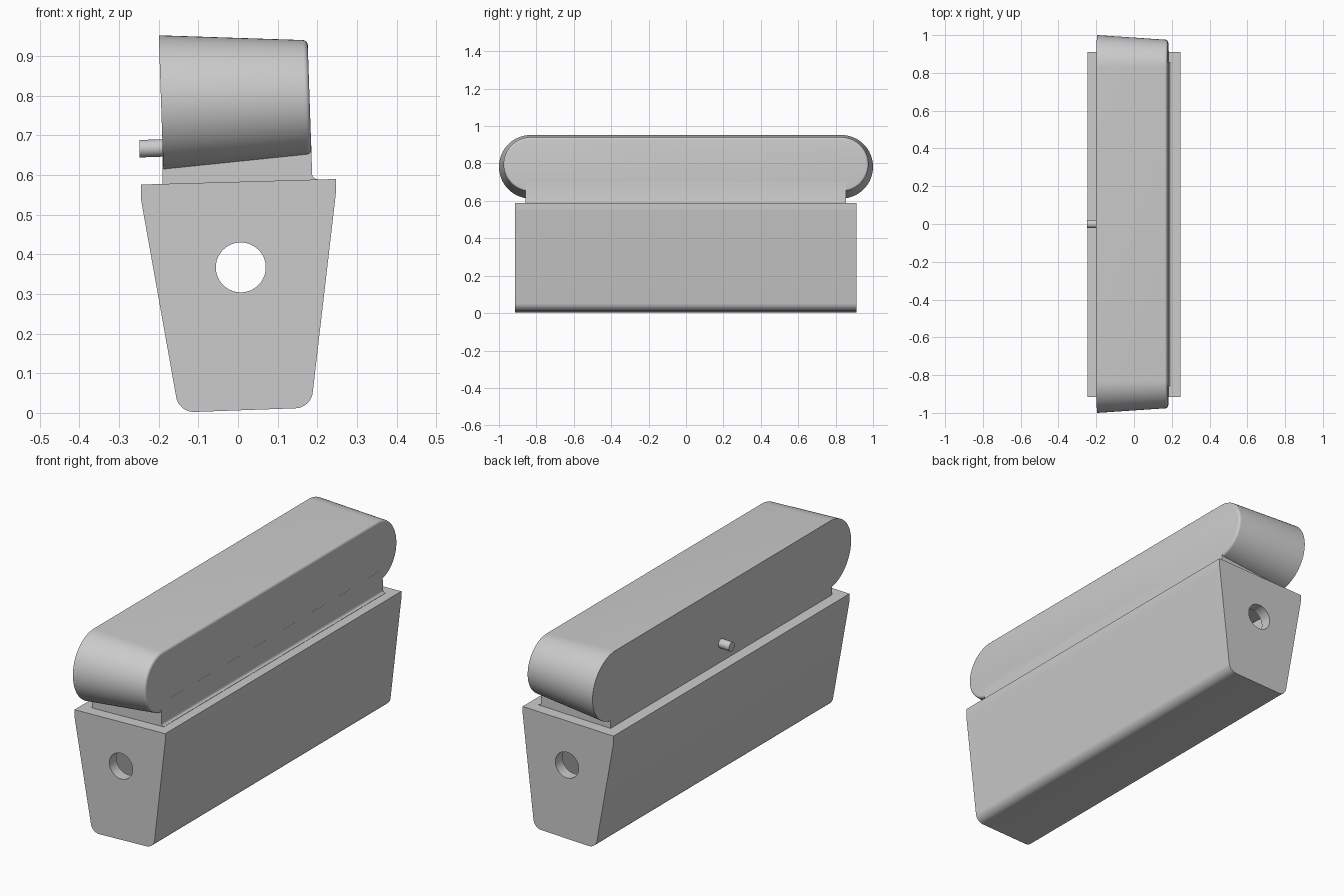
import bpy, bmesh, math
from mathutils import Vector

if "Cube" in bpy.data.objects:
    bpy.data.objects.remove(bpy.data.objects["Cube"])

GREY = (0.6, 0.6, 0.6, 1)
grey = bpy.data.materials.new("light grey")
grey.use_nodes = True
grey.diffuse_color = GREY
grey.node_tree.nodes["Principled BSDF"].inputs["Base Color"].default_value = GREY


def loft(name, rings):
    """Skin a list of closed rings and cap both ends."""
    bm = bmesh.new()
    loops = [[bm.verts.new(p) for p in ring] for ring in rings]
    n = len(loops[0])
    for a, b in zip(loops, loops[1:]):
        for i in range(n):
            j = (i + 1) % n
            bm.faces.new((a[i], a[j], b[j], b[i]))
    bm.faces.new(loops[0])
    bm.faces.new(loops[-1])
    bmesh.ops.recalc_face_normals(bm, faces=bm.faces)
    mesh = bpy.data.meshes.new(name)
    bm.to_mesh(mesh)
    bm.free()
    obj = bpy.data.objects.new(name, mesh)
    bpy.context.collection.objects.link(obj)
    mesh.materials.append(grey)
    return obj


def extrude_y(name, profile, y0, y1):
    return loft(name, [[(x, y, z) for x, z in profile] for y in (y0, y1)])


def rounded(points, steps=10):
    """Round the corners of an (x, z, radius) polygon with tangent arcs."""
    out = []
    n = len(points)
    for i, (x, z, r) in enumerate(points):
        p = Vector((x, z))
        if r == 0:
            out.append(p)
            continue
        u = (Vector(points[i - 1][:2]) - p).normalized()
        v = (Vector(points[(i + 1) % n][:2]) - p).normalized()
        half = u.angle(v) / 2
        centre = p + (u + v).normalized() * r / math.sin(half)
        a = p + u * r / math.tan(half) - centre
        b = p + v * r / math.tan(half) - centre
        for k in range(steps + 1):
            t = k / steps
            out.append(centre + a.lerp(b, t).normalized() * r)
    return out


def smooth(obj):
    bpy.ops.object.select_all(action="DESELECT")
    obj.select_set(True)
    bpy.context.view_layer.objects.active = obj
    bpy.ops.object.shade_smooth_by_angle(angle=math.radians(30))


def circle(radius, n=48):
    return [(radius * math.cos(2 * math.pi * i / n), radius * math.sin(2 * math.pi * i / n))
            for i in range(n)]


# Tapered hollow lower body
body = extrude_y("lower_body", rounded([
    (-0.245, 0.576, 0), (0.247, 0.59, 0), (0.247, 0.555, 0.1),
    (0.184, 0.013, 0.045), (-0.149, 0.001, 0.045), (-0.245, 0.54, 0.1)]), -0.915, 0.911)
cavity = extrude_y("body_cavity", rounded([
    (-0.19, 0.53, 0), (0.19, 0.54, 0), (0.14, 0.06, 0.02), (-0.11, 0.05, 0.02)]), -0.86, 0.855)
hole = extrude_y("end_hole_cutter", [(x + 0.007, z + 0.367) for x, z in circle(0.063)], -1.1, 1.1)

# Cut the cavity, then the holes through both end walls
for cutter in (cavity, hole):
    mod = body.modifiers.new(cutter.name, "BOOLEAN")
    mod.operation = "DIFFERENCE"
    mod.solver = "EXACT"
    mod.object = cutter
    bpy.context.view_layer.objects.active = body
    bpy.ops.object.modifier_apply(modifier=mod.name)
for cutter in (cavity, hole):
    bpy.data.objects.remove(cutter)
smooth(body)

# Neck with a small flare along its front foot
neck_profile = [(-0.19, 0.57), (-0.19, 0.7), (0.184, 0.7), (0.187, 0.602)]
neck_profile += [(0.199 - 0.012 * math.cos(a), 0.602 - 0.012 * math.sin(a))
                 for a in (math.pi / 8 * k for k in range(1, 5))]
neck_profile += [(0.199, 0.57)]
smooth(extrude_y("neck", neck_profile, -0.858, 0.855))


# Tapered upper housing with round ends
def stadium(x, radius, zc, straight=0.83, n=32):
    ring = []
    for side in (1, -1):
        for k in range(n + 1):
            a = math.pi * k / n
            y = side * (straight + radius * math.sin(a))
            z = zc + side * radius * math.cos(a)
            ring.append((x - 0.034 * (z - 0.78), y, z))
    return ring


FILLET = 0.012
rings = [stadium(-0.194, 0.17, 0.7825)]
for k in range(6):
    a = math.pi / 2 * k / 5
    rings.append(stadium(0.181 - FILLET * (1 - math.sin(a)),
                         0.1455 - FILLET * (1 - math.cos(a)), 0.795))
smooth(loft("upper_housing", rings))

# Small pin on the flat side
smooth(loft("side_pin", [[(x, y, z + 0.668 + 0.035 * (x + 0.2)) for y, z in circle(0.022, 32)]
                         for x in (-0.248, -0.17)]))
